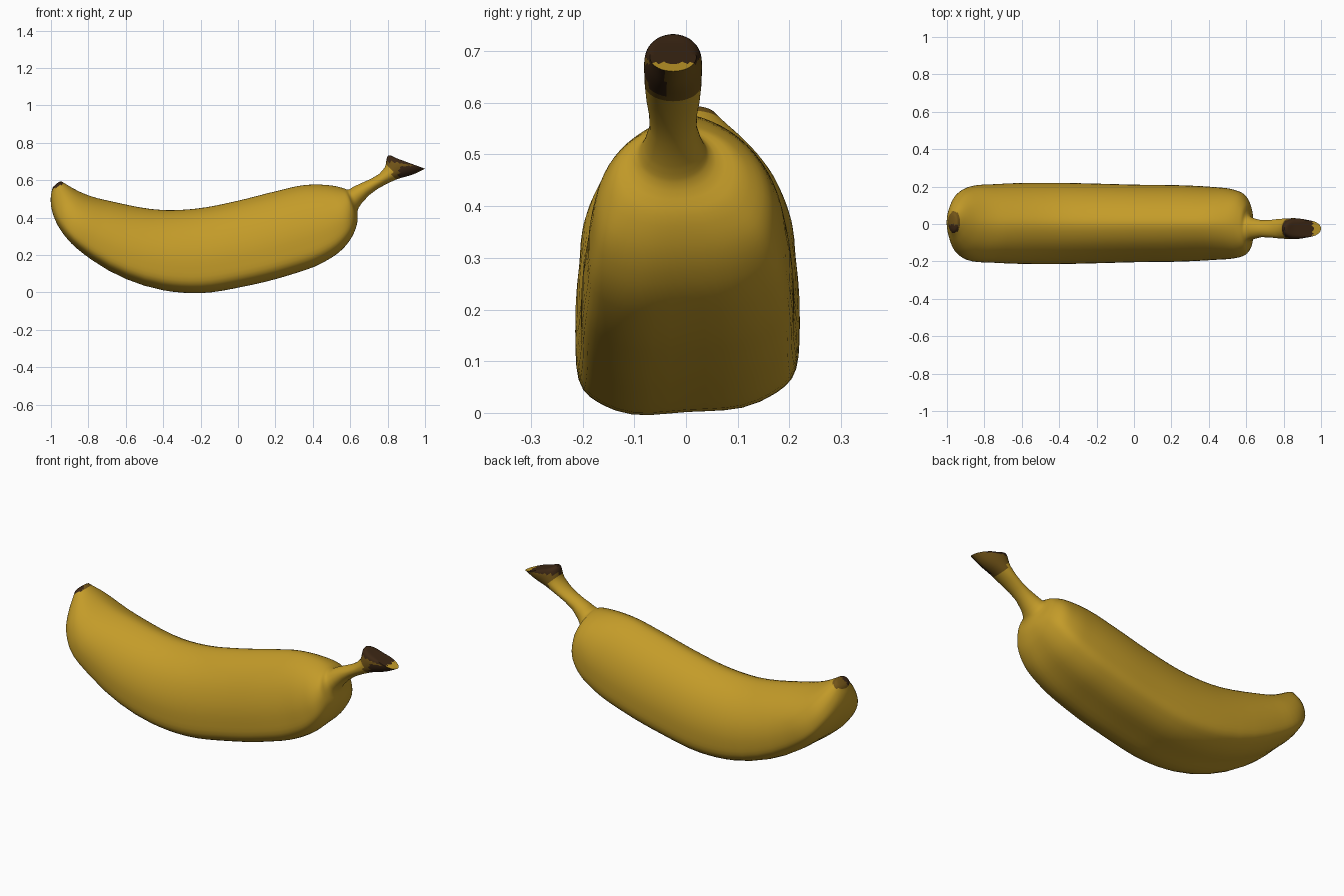
import bpy, bmesh, math
from mathutils import Vector

if "Cube" in bpy.data.objects:
    bpy.data.objects.remove(bpy.data.objects["Cube"])


def material(name, rgb):
    m = bpy.data.materials.new(name)
    m.diffuse_color = (*rgb, 1)
    m.use_nodes = True
    m.node_tree.nodes["Principled BSDF"].inputs["Base Color"].default_value = m.diffuse_color
    return m


YELLOW, OLIVE, DARK = 0, 1, 2
mats = [material("ripe_yellow", (0.55, 0.33, 0.022)),
        material("olive_brown", (0.17, 0.09, 0.009)),
        material("dark_brown", (0.045, 0.02, 0.007))]

# Half of the five-sided rounded cross-section: across, height (mirrored below)
HALF = [(0, 0), (.65, .025), (.94, .12), (1, .31), (.93, .56), (.69, .79), (.35, .94), (0, 1)]
SECTION = HALF + [(-u, v) for u, v in HALF[-2:0:-1]]

# Stations along the peel: top x, top z, bottom x, bottom z, half width
STATIONS = [
    (-.945, .594, -.992, .557, .048),    # blossom tip
    (-.925, .582, -1, .52, .07),
    (-.89, .561, -.999, .46, .115),
    (-.84, .535, -.975, .385, .165),     # fruit
    (-.78, .512, -.92, .3, .197),
    (-.67, .485, -.78, .178, .21),
    (-.4, .44, -.4, .017, .217),
    (-.22, .448, -.2, .002, .213),
    (0, .49, .03, .037, .207),
    (.2, .54, .27, .097, .204),
    (.36, .574, .45, .163, .195),
    (.46, .575, .56, .237, .185),
    (.53, .566, .615, .31, .165),
    (.567, .556, .639, .38, .125),
    (.587, .549, .642, .445, .07),
    (.62, .566, .662, .477, .055),       # stem
    (.785, .668, .845, .603, .055),
    (.805, .733, .94, .632, .055),       # flared stem head
    (.85, .716, 1, .661, .045),
]


def spline(a, b, c, d, t):
    # curve from b to c with chord-weighted tangents
    la, lb, lc = [max(v.length, 1e-5) for v in (b - a, c - b, d - c)]
    m0 = ((b - a) / la * lb + (c - b) / lb * la) / (la + lb) * lb
    m1 = ((c - b) / lb * lc + (d - c) / lc * lb) / (lb + lc) * lb
    t2, t3 = t * t, t * t * t
    return ((2 * t3 - 3 * t2 + 1) * b + (t3 - 2 * t2 + t) * m0
            + (3 * t2 - 2 * t3) * c + (t3 - t2) * m1)


def refine(pts, steps, closed):
    n, out = len(pts), []

    def get(i):
        if closed:
            return pts[i % n]
        if i < 0:
            return 2 * pts[0] - pts[1]
        return pts[i] if i < n else 2 * pts[-1] - pts[-2]
    for i in range(n if closed else n - 1):
        for s in range(steps):
            out.append(spline(get(i - 1), get(i), get(i + 1), get(i + 2), s / steps))
    return out if closed else out + [pts[-1]]


def ring(tx, tz, bx, bz, hw):
    # narrow stations turn round; the stem sits slightly toward the front
    rnd = min(1, max(0, (.195 - hw) / .11))
    cy = .003 + (-.028 if tx > .4 else .007) * rnd
    pts = []
    for k, (u, v) in enumerate(SECTION):
        a = 2 * math.pi * k / len(SECTION)
        v += .03 * u * (1 - v)               # underside lifts toward the back
        u += (math.sin(a) - u) * rnd
        v += (0.5 - 0.5 * math.cos(a) - v) * rnd
        pts.append(Vector((bx + (tx - bx) * v, cy + hw * u, bz + (tz - bz) * v)))
    return refine(pts, 4, True)


def shrunk(r, factor, offset):
    mid = sum(r, Vector()) / len(r)
    return [mid + (p - mid) * factor + Vector(offset) for p in r]


def colour(c, n):
    # blossom tip: olive with a dark front spot
    if c.x < -.92 and c.z > .545 + .55 * (c.x + 1):
        return DARK if c.y < -.005 and c.x < -.94 else OLIVE
    # stem head: yellow point, dark crown, dark front cheek
    if c.x > .955 and n.z > .3:
        return YELLOW
    if c.x > .77 and c.z > .695 - .2 * max(0, c.x - .85):
        return DARK
    if c.x > .86 and c.y < -.04 and c.z < .675:
        return DARK
    # olive fade where the stem meets the head
    if .78 * c.x + .62 * c.z > 1.04:
        return OLIVE
    return YELLOW


# Whole peel as one smooth loft with softly domed ends
rails = [ring(*s) for s in STATIONS]
columns = [refine([r[j] for r in rails], 4, False) for j in range(len(rails[0]))]
rows = [list(r) for r in zip(*columns)]
rows = ([shrunk(rows[0], .25, (-.003, 0, .004)), shrunk(rows[0], .7, (-.002, 0, .003))] + rows
        + [shrunk(rows[-1], f, (0, 0, 0)) for f in (.8, .5, .15)])

bm = bmesh.new()
grid = [[bm.verts.new(p) for p in row] for row in rows]
n = len(grid[0])
for a, b in zip(grid, grid[1:]):
    for j in range(n):
        k = (j + 1) % n
        bm.faces.new((a[j], a[k], b[k], b[j]))
bm.faces.new(grid[0])
bm.faces.new(grid[-1])
bmesh.ops.recalc_face_normals(bm, faces=bm.faces[:])
bm.normal_update()
for f in bm.faces:
    f.smooth = True
    f.material_index = colour(f.calc_center_median(), f.normal)

mesh = bpy.data.meshes.new("banana")
bm.to_mesh(mesh)
bm.free()
for mt in mats:
    mesh.materials.append(mt)
banana = bpy.data.objects.new("banana", mesh)
bpy.context.collection.objects.link(banana)

# Keep the sharp rim of the cut stem
bpy.context.view_layer.objects.active = banana
banana.select_set(True)
bpy.ops.object.shade_smooth_by_angle(angle=math.radians(50))
